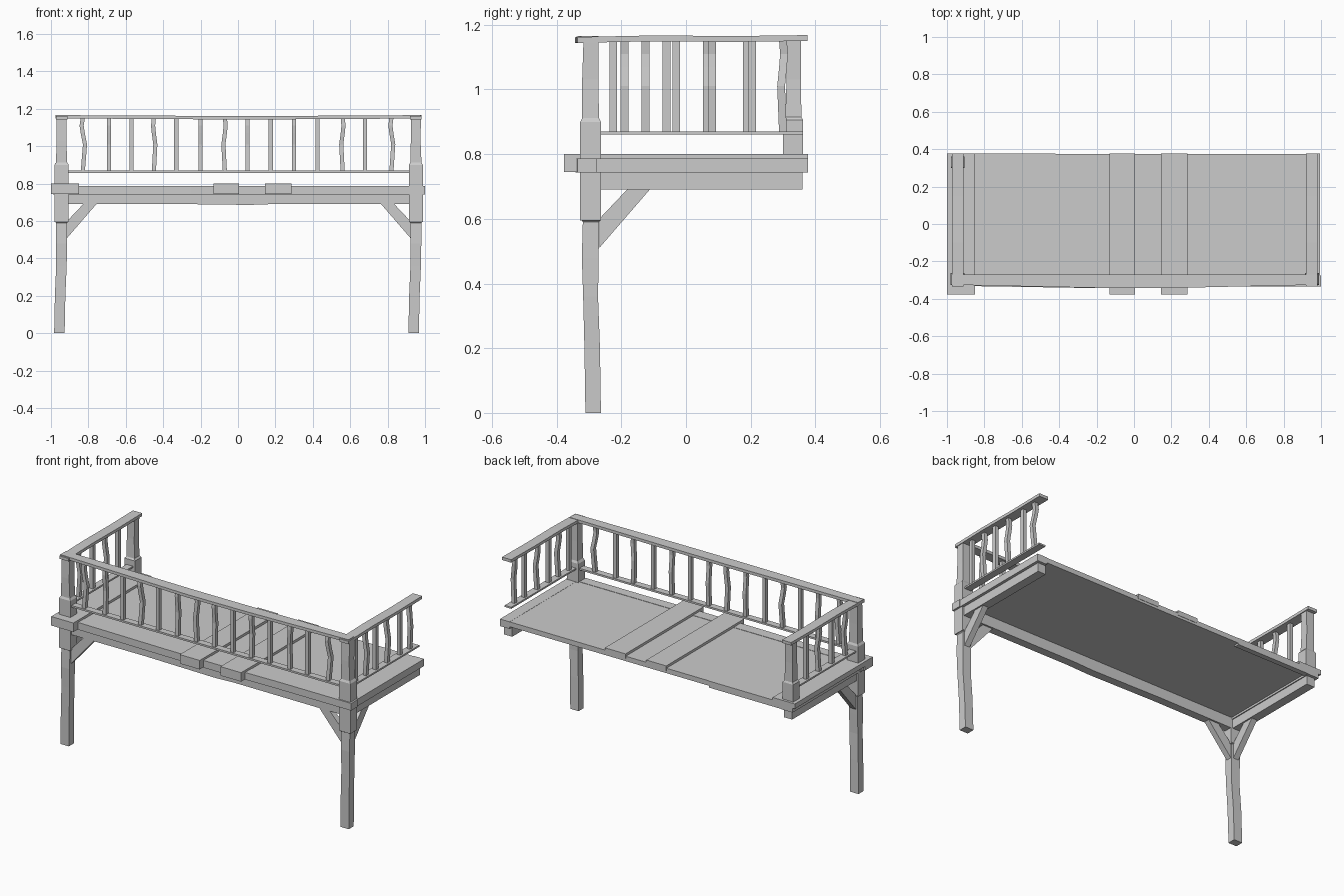
import bpy, bmesh


def mesh_object(name, verts, faces):
    me = bpy.data.meshes.new(name)
    me.from_pydata(verts, [], faces)
    bm = bmesh.new()
    bm.from_mesh(me)
    bmesh.ops.recalc_face_normals(bm, faces=bm.faces)
    bm.to_mesh(me)
    bm.free()
    ob = bpy.data.objects.new(name, me)
    bpy.context.collection.objects.link(ob)
    return ob


def loft(name, sections):
    """Closed tube through four-cornered sections."""
    verts = [v for s in sections for v in s]
    n = len(sections)
    faces = [(0, 1, 2, 3), tuple(range(4 * n - 4, 4 * n))]
    for i in range(n - 1):
        for k in range(4):
            a, b = 4 * i + k, 4 * i + (k + 1) % 4
            faces.append((a, b, b + 4, a + 4))
    return mesh_object(name, verts, faces)


def post(name, rings):
    """Upright part from (cx, cy, z, half x, half y) rings."""
    return loft(name, [[(x - a, y - b, z), (x + a, y - b, z), (x + a, y + b, z), (x - a, y + b, z)]
                       for x, y, z, a, b in rings])


def box(name, x0, x1, y0, y1, z0, z1):
    cx, cy, a, b = (x0 + x1) / 2, (y0 + y1) / 2, (x1 - x0) / 2, (y1 - y0) / 2
    return post(name, [(cx, cy, z0, a, b), (cx, cy, z1, a, b)])


# deck, edge boards and raised planks
box("deck", -0.98, 0.99, -0.33, 0.375, 0.755, 0.785)
loft("front_edge_board", [[(x, y, 0.743), (x, -0.275, 0.743), (x, -0.275, 0.787), (x, y, 0.787)]
                          for x, y in [(-0.99, -0.33), (-0.25, -0.342), (0.1, -0.342), (0.5, -0.335), (1.0, -0.335)]])
box("left_edge_board", -0.985, -0.91, -0.33, 0.377, 0.743, 0.786)
box("right_edge_board", 0.93, 0.995, -0.33, 0.377, 0.743, 0.786)
box("back_edge_board", -0.98, -0.42, 0.345, 0.377, 0.745, 0.785)
for i, (x0, x1) in enumerate([(-1.0, -0.85), (-0.13, 0.005), (0.145, 0.285)]):
    box(f"raised_plank_{i}", x0, x1, -0.33, 0.377, 0.77, 0.80)
    box(f"plank_end_{i}", x0, x1, -0.377, -0.30, 0.745, 0.80)

# support beams
loft("front_beam", [[(x, -0.315, z), (x, -0.265, z), (x, -0.265, 0.76), (x, -0.315, 0.76)]
                    for x, z in [(-0.93, 0.69), (-0.4, 0.692), (0.06, 0.686), (0.2, 0.691), (0.93, 0.69)]])

for s, side, px in ((-1, "left", -0.943), (1, "right", 0.951)):
    box(f"{side}_beam", px - 0.027, px + 0.027, -0.28, 0.36, 0.69, 0.76)
    # leg, slightly crooked
    post(f"{side}_leg", [(px - 0.012, -0.287, 0, 0.028, 0.024), (px - 0.008, -0.29, 0.2, 0.028, 0.024),
                         (px - 0.001, -0.295, 0.36, 0.028, 0.023), (px, -0.296, 0.48, 0.029, 0.026),
                         (px, -0.294, 0.59, 0.029, 0.025), (px, -0.294, 0.6, 0.038, 0.032)])
    # block and upper post
    post(f"{side}_front_post", [(px, -0.295, 0.595, 0.038, 0.032), (px, -0.295, 0.9, 0.038, 0.032),
                                (px, -0.295, 0.912, 0.03, 0.026), (px - 0.001, -0.296, 1.03, 0.026, 0.025),
                                (px, -0.294, 1.15, 0.027, 0.023)])
    # diagonal braces under front and side
    ix = px - s * 0.03
    t = [(0, 0.51), (0, 0.60), (0.09, 0.695), (0.16, 0.695)]
    loft(f"{side}_front_brace", [[(ix - s * d, y, z) for d, z in t] for y in (-0.31, -0.275)])
    loft(f"{side}_side_brace", [[(x, -0.268 + d, z) for d, z in t] for x in (px - 0.018, px + 0.018)])
    # side rails
    loft(f"{side}_top_rail", [[(px - 0.031, y, z), (px + 0.031, y, z), (px + 0.031, y, z + 0.018),
                               (px - 0.031, y, z + 0.018)]
                              for y, z in [(-0.335, 1.144), (-0.1, 1.149), (0.15, 1.147), (0.376, 1.15)]])
    box(f"{side}_lower_rail", px - 0.022, px + 0.022, -0.29, 0.362, 0.86, 0.87)

# back left post
post("back_left_post", [(-0.943, 0.331, 0.78, 0.036, 0.031), (-0.943, 0.331, 0.905, 0.036, 0.031),
                        (-0.943, 0.332, 0.915, 0.027, 0.025), (-0.945, 0.333, 1.03, 0.025, 0.022),
                        (-0.943, 0.333, 1.15, 0.026, 0.023)])

# front rails
loft("front_top_rail", [[(x, y, z), (x, -0.27, z), (x, -0.27, z + 0.018), (x, y, z + 0.018)]
                        for x, y, z in [(-0.975, -0.325, 1.148), (-0.5, -0.335, 1.146), (-0.1, -0.343, 1.143),
                                        (0.3, -0.34, 1.144), (0.975, -0.325, 1.148)]])
box("front_lower_rail", -0.94, 0.95, -0.315, -0.275, 0.858, 0.869)


def baluster(name, x, y, bx=0.0, by=0.0):
    rings = [(0.862, 0), (0.95, 0.6), (1.01, 1), (1.07, 0), (1.11, -0.5), (1.15, 0)]
    if not bx and not by:
        rings = [rings[0], rings[-1]]
    post(name, [(x + bx * k, y + by * k, z, 0.011, 0.012) for z, k in rings])


# balusters, some bent
bent = {0: 0.012, 3: 0.008, 6: -0.008, 11: -0.008, 13: 0.01}
front_x = [-0.83, -0.69, -0.57, -0.45, -0.33, -0.20, -0.07, 0.05, 0.175, 0.30, 0.425, 0.56, 0.68, 0.82]
for i, x in enumerate(front_x):
    baluster(f"front_baluster_{i}", x, -0.295, bent.get(i, 0), 0.006 if i % 2 else 0)
for i, y in enumerate([-0.225, -0.125, -0.03, 0.08, 0.205, 0.3]):
    baluster(f"right_baluster_{i}", 0.951, y, 0.01 if i % 2 else 0, -0.006 if i == 5 else 0)
for i, y in enumerate([-0.19, -0.06, 0.065, 0.188]):
    baluster(f"left_baluster_{i}", -0.943, y, 0.01 if i % 2 == 0 else 0)
